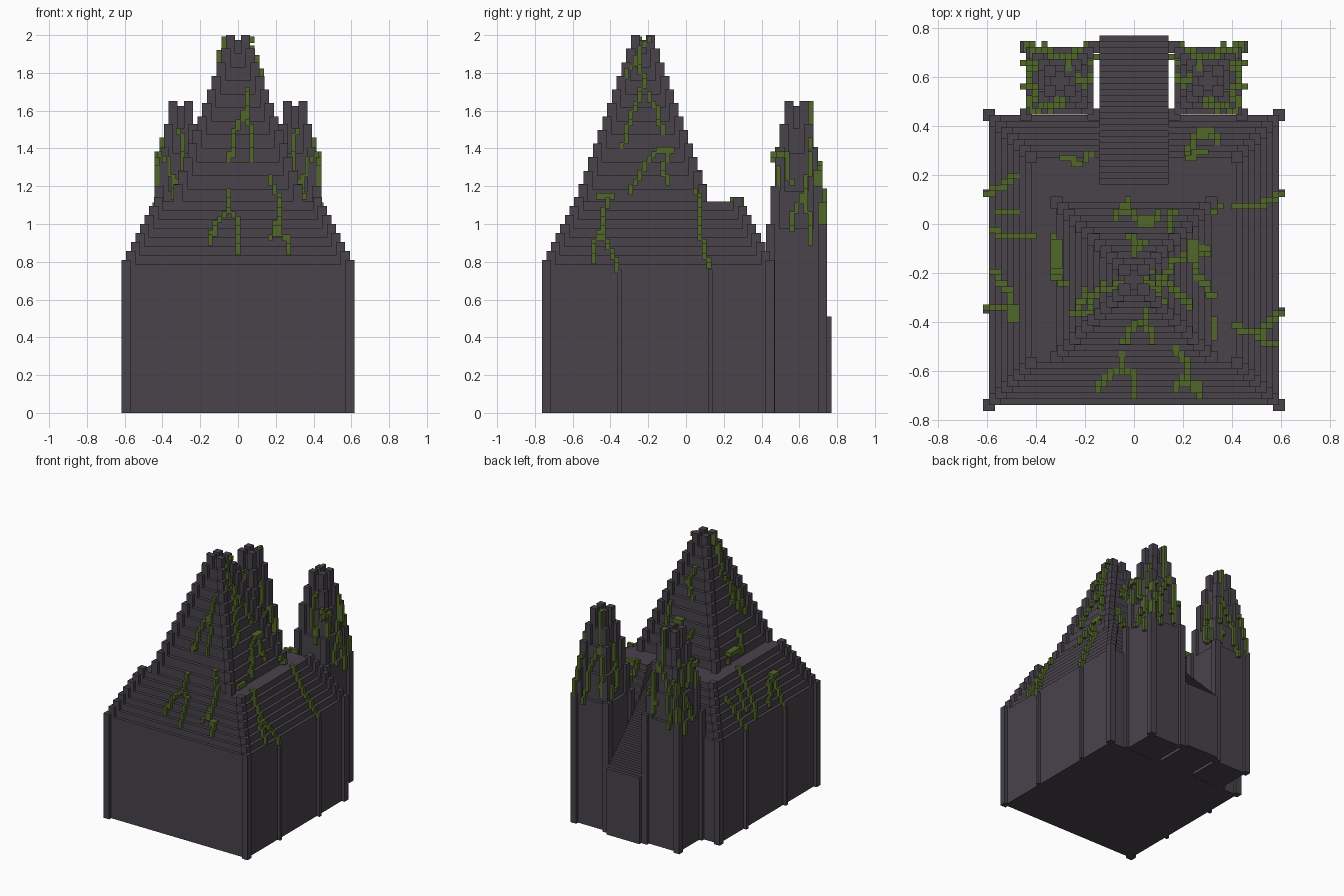
import bpy, bmesh, math
from mathutils import Vector

cube = bpy.data.objects.get("Cube")
if cube:
    bpy.data.objects.remove(cube, do_unlink=True)

U = 0.0244          # one block
BASE_Y = -0.147     # centre of the stepped base
PEAK_Y = -0.228     # centre of the main spire
TOWER_X, TOWER_Y = 0.303, 0.585
STAIR_W, STAIR_END = 0.14, 0.14
TERRACE = 1.143


def material(name, colour):
    m = bpy.data.materials.new(name)
    m.use_nodes = True
    m.diffuse_color = (*colour, 1)
    m.node_tree.nodes["Principled BSDF"].inputs["Base Color"].default_value = (*colour, 1)
    return m


STONE = material("dark stone", (0.066, 0.056, 0.071))
MOSS = material("moss green", (0.085, 0.135, 0.024))


def finish(name, bm, mat):
    bmesh.ops.recalc_face_normals(bm, faces=bm.faces)
    mesh = bpy.data.meshes.new(name)
    bm.to_mesh(mesh)
    bm.free()
    mesh.materials.append(mat)
    ob = bpy.data.objects.new(name, mesh)
    bpy.context.collection.objects.link(ob)
    return ob


def box(bm, x0, x1, y0, y1, z0, z1):
    verts = bmesh.ops.create_cube(bm, size=1)["verts"]
    for v in verts:
        v.co = Vector(((x0 + x1) / 2 + v.co.x * (x1 - x0),
                       (y0 + y1) / 2 + v.co.y * (y1 - y0),
                       (z0 + z1) / 2 + v.co.z * (z1 - z0)))


def prism(bm, outline, z0, z1):
    face = bm.faces.new([bm.verts.new((x, y, z0)) for x, y in outline])
    top = bmesh.ops.extrude_face_region(bm, geom=[face], use_keep_orig=True)["geom"]
    for v in top:
        if isinstance(v, bmesh.types.BMVert):
            v.co.z = z1


def posts(bm, cx, cy, half, z0, z1):
    for sx in (-1, 1):
        for sy in (-1, 1):
            px, py = cx + sx * half, cy + sy * half
            box(bm, px - U, px + U, py - U, py + U, z0, z1)


# Tier tables: (half width of the wall, top of the corner posts)
BASE = [(0.592 - U * k, 0.81 + 0.0476 * k) for k in range(8)]
SPIRE = [(0.316 - U * k * 1.03, 1.21 + 0.0718 * k) for k in range(12)]
TOWER = list(zip([0.138 - U * k for k in range(5)], (1.0, 1.2, 1.4, 1.53, 1.65)))

# Stepped base, notched at the back for the stairway
bm = bmesh.new()
low = 0
for half, top in BASE:
    back, front, w = BASE_Y + half, BASE_Y - half, STAIR_W
    prism(bm, [(-half, front), (half, front), (half, back), (w, back),
               (w, STAIR_END), (-w, STAIR_END), (-w, back), (-half, back)], low, top - U)
    posts(bm, 0, BASE_Y, half, low, top)
    low = top - 2 * U
finish("stepped_base", bm, STONE)

# Thin pilasters on the side walls
bm = bmesh.new()
for side in (-1, 1):
    for y in (-0.353, 0.128):
        x = side * BASE[0][0]
        box(bm, x - U, x + U, y - U / 2, y + U / 2, 0, 0.76)
finish("side_pilasters", bm, STONE)


def spire(name, tiers, cx, cy, low):
    bm = bmesh.new()
    for half, top in tiers:
        box(bm, cx - half, cx + half, cy - half, cy + half, low, top - U)
        posts(bm, cx, cy, half, low, top)
        low = top - 2 * U
    return finish(name, bm, STONE)


spire("main_spire", SPIRE, 0, PEAK_Y, 1.1)
spire("left_tower", TOWER, TOWER_X, TOWER_Y, 0)
spire("right_tower", TOWER, -TOWER_X, TOWER_Y, 0)

# Stairway at the back, one solid stepped profile
bm = bmesh.new()
count, y_back, z_first = 26, 0.77, 0.51
run = (y_back - STAIR_END) / count
rise = (TERRACE - U - z_first) / (count - 1)
for i in range(count):
    y = y_back - i * run
    box(bm, -STAIR_W, STAIR_W, y - run, y, 0, z_first + i * rise)
finish("stairway", bm, STONE)


# Moss vines: blocks that follow a path over one side of a tiered body
def half_at(tiers, z):
    for half, top in tiers:
        if z <= top - U / 2:
            return half
    return tiers[-1][0]


def vines(name, direction, paths, tower=0):
    bm = bmesh.new()
    used = set()
    for path in paths:
        for (t0, z0), (t1, z1) in zip(path, path[1:]):
            n = max(1, math.ceil(max(abs(t1 - t0), abs(z1 - z0)) / U))
            for i in range(n + 1):
                f = i / n
                used.add((round((t0 + (t1 - t0) * f) / U), round((z0 + (z1 - z0) * f) / U)))
    for it, iz in sorted(used):
        t, z = it * U, iz * U
        if tower:
            cx, cy, tiers = tower * TOWER_X, TOWER_Y, TOWER
        elif z > TERRACE:
            cx, cy, tiers = 0, PEAK_Y, SPIRE
        else:
            cx, cy, tiers = 0, BASE_Y, BASE
        half = half_at(tiers, z)
        along_x = direction[1] != 0
        off = t - (cx if along_x else cy)
        if abs(off) > half + U:
            off = math.copysign(half + U / 2, off)
        depth = half + (U if abs(off) > half - U else 0)
        if along_x:
            x, y = cx + off, cy + direction[1] * depth
            dx, dy = U / 2, U
        else:
            x, y = cx + direction[0] * depth, cy + off
            dx, dy = U, U / 2
        box(bm, x - dx, x + dx, y - dy, y + dy, z - U * 0.7, z + U * 0.7)
    finish(name, bm, MOSS)


FRONT, BACK, LEFT, RIGHT = (0, -1), (0, 1), (1, 0), (-1, 0)

vines("front_vines", FRONT, [
    [(.05, 1.72), (.05, 1.62), (-.02, 1.5), (-.04, 1.33)],
    [(.04, 1.6), (.07, 1.5), (.07, 1.35)],
    [(-.05, 1.18), (-.05, 1.08), (-.12, 1), (-.15, .9)],
    [(-.05, 1.1), (0, 1), (0, .85)],
    [(.16, 1.25), (.21, 1.15), (.22, 1.05), (.18, .92)],
    [(.22, 1.05), (.23, .95), (.27, .92), (.26, .85)]])
vines("left_vines", LEFT, [
    [(-.2, 1.97), (-.25, 1.9), (-.32, 1.78)],
    [(-.25, 1.9), (-.22, 1.75), (-.28, 1.6), (-.33, 1.42)],
    [(-.2, 1.68), (-.15, 1.62), (-.13, 1.48)],
    [(-.08, 1.4), (-.18, 1.37), (-.25, 1.25), (-.3, 1.18)],
    [(-.1, 1.37), (-.12, 1.28), (-.1, 1.21)],
    [(-.42, 1.15), (-.44, 1), (-.48, .9), (-.49, .8)],
    [(-.47, 1.14), (-.4, 1.14)],
    [(-.44, .95), (-.37, .8), (-.36, .75)],
    [(.06, 1.16), (.07, 1), (.1, .85), (.12, .77)]])
vines("right_vines", RIGHT, [
    [(-.24, 1.97), (-.28, 1.8), (-.25, 1.7)],
    [(-.27, 1.65), (-.35, 1.55), (-.37, 1.45)],
    [(-.3, 1.62), (-.28, 1.5), (-.36, 1.4)],
    [(-.08, 1.2), (-.22, 1.18), (-.25, 1.3)],
    [(-.04, 1.15), (-.06, 1), (-.03, .8)],
    [(.2, 1), (.17, .93), (.13, .78)],
    [(.06, 1), (.06, .88)],
    [(-.2, .84), (-.3, .95), (-.38, .98)],
    [(-.34, .97), (-.35, .78)]])
vines("back_vines", BACK, [
    [(-.03, 1.2), (0, 1.35), (.05, 1.4), (.1, 1.32)],
    [(-.03, 1.2), (-.08, 1.35)],
    [(0, 1.75), (.04, 1.65), (-.03, 1.55)],
    [(.16, 1.3), (.14, 1.5)],
    [(.22, 1.1), (.25, .95), (.32, .9), (.34, 1)],
    [(-.17, 1.1), (-.2, 1.12)]])

# Both towers carry the same growth, mirrored
for name, s in (("left_tower", 1), ("right_tower", -1)):
    outer, inner = (LEFT, RIGHT) if s > 0 else (RIGHT, LEFT)
    vines(name + "_outer_moss", outer, [
        [(.47, 1.38), (.53, 1.36), (.55, 1.22)],
        [(.5, 1.3), (.49, 1.2)],
        [(.66, 1.45), (.64, 1.18), (.57, 1.05), (.56, .98)],
        [(.62, 1.15), (.65, 1.05), (.65, .9)]], s)
    vines(name + "_back_moss", BACK, [
        [(s * .27, 1.64), (s * .27, 1.42), (s * .22, 1.3), (s * .21, 1.02)],
        [(s * .25, 1.38), (s * .34, 1.22), (s * .36, .95)],
        [(s * .4, 1.3), (s * .43, 1.1), (s * .44, 1)],
        [(s * .19, 1.18), (s * .24, 1.1)]], s)
    vines(name + "_front_moss", FRONT, [
        [(s * .31, 1.5), (s * .29, 1.35), (s * .31, 1.2)],
        [(s * .42, 1.38), (s * .37, 1.33), (s * .33, 1.15)]], s)
    vines(name + "_inner_moss", inner, [
        [(.6, 1.4), (.57, 1.25), (.6, 1.05)],
        [(.66, 1.2), (.68, 1.02)]], s)

# Low moss patch on the terrace
bm = bmesh.new()
for i, j in ((0, 0), (1, 0), (2, 1), (1, 1), (3, 1)):
    x, y = 0.22 + i * U, 0.27 + j * U
    for side, sy in ((1, y), (-1, y - U)):
        cx = side * x
        box(bm, cx - U / 2, cx + U / 2, sy - U / 2, sy + U / 2, TERRACE - 2 * U, TERRACE)
finish("terrace_moss", bm, MOSS)
